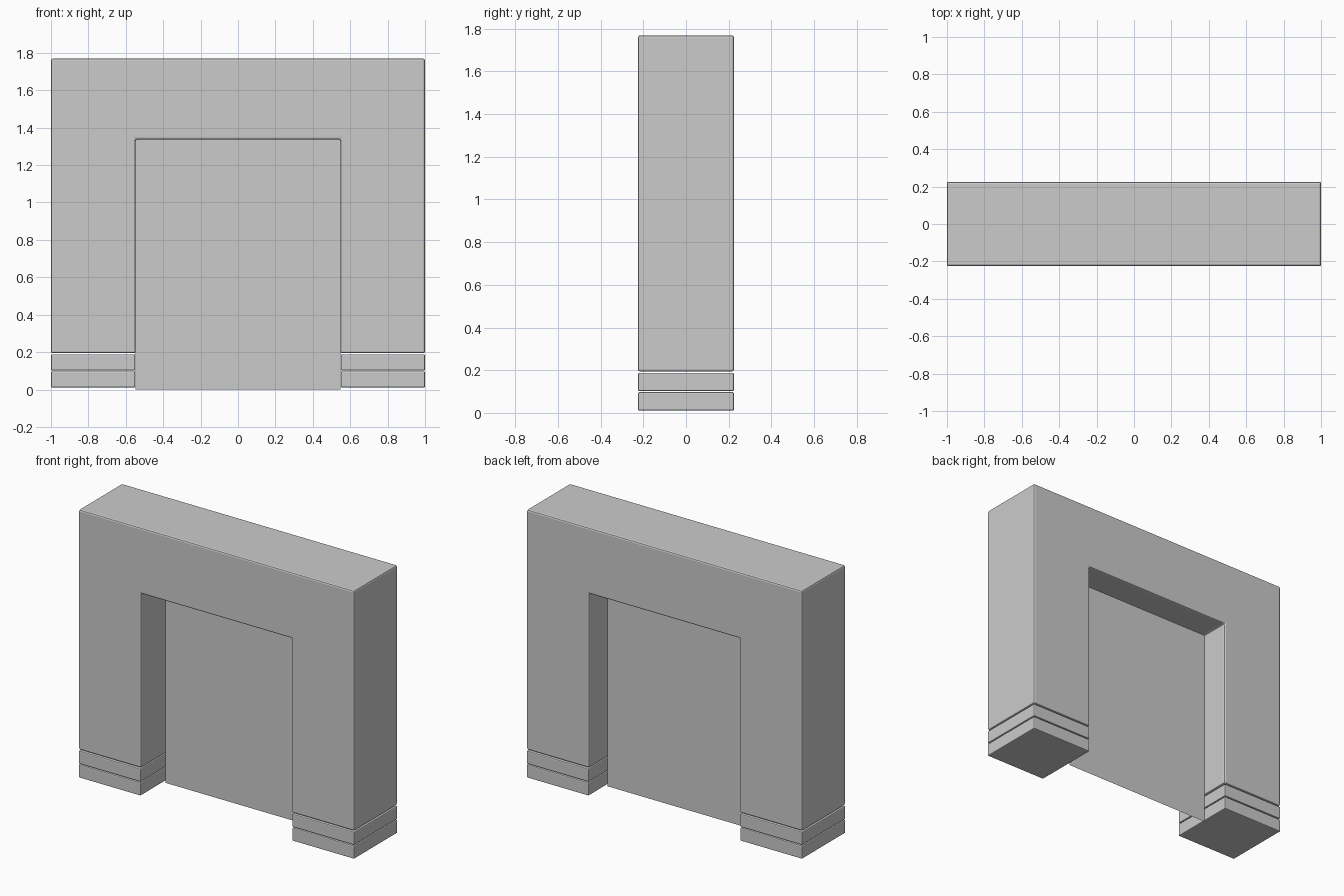
import bpy, bmesh

if "Cube" in bpy.data.objects:
    bpy.data.objects.remove(bpy.data.objects["Cube"])

HALF_DEPTH = 0.225


def finish(name, bm, bevel=0.01):
    """Turn a bmesh into a named object with softened edges."""
    bmesh.ops.recalc_face_normals(bm, faces=bm.faces)
    mesh = bpy.data.meshes.new(name)
    bm.to_mesh(mesh)
    bm.free()
    obj = bpy.data.objects.new(name, mesh)
    bpy.context.collection.objects.link(obj)
    if bevel:
        mod = obj.modifiers.new("edge_bevel", 'BEVEL')
        mod.width = bevel
        mod.segments = 2
        mod.limit_method = 'ANGLE'
    return obj


def extrude_profile(name, profile, bevel):
    """Extrude an x-z outline through the full depth."""
    bm = bmesh.new()
    face = bm.faces.new([bm.verts.new((x, -HALF_DEPTH, z)) for x, z in profile])
    geom = bmesh.ops.extrude_face_region(bm, geom=[face])["geom"]
    verts = [v for v in geom if isinstance(v, bmesh.types.BMVert)]
    bmesh.ops.translate(bm, verts=verts, vec=(0, 2 * HALF_DEPTH, 0))
    # extrusion leaves the starting face in place only if it is still needed
    bmesh.ops.holes_fill(bm, edges=[e for e in bm.edges if e.is_boundary])
    return finish(name, bm, bevel)


# Gate frame: two posts and a lintel in one outline
half = [(0.547, 1.337), (0.547, 0.194), (1.0, 0.194), (1.0, 1.769)]
outline = half + [(-x, z) for x, z in reversed(half)]
extrude_profile("gate_frame", outline, 0.01)

# Two stacked foot blocks under each post
for side, sign in (("left", -1), ("right", 1)):
    for level, (z0, z1) in (("lower", (0.011, 0.097)), ("upper", (0.102, 0.188))):
        a, b = sign * 0.55, sign * 1.0
        extrude_profile(f"{side}_{level}_foot_block",
                        [(a, z0), (b, z0), (b, z1), (a, z1)], 0.006)

# Thin door panel filling the opening, near mid-depth
bm = bmesh.new()
panel = [(-0.547, 0), (0.547, 0), (0.547, 1.337), (-0.547, 1.337)]
bm.faces.new([bm.verts.new((x, 0.03, z)) for x, z in panel])
finish("door_panel", bm, 0)
